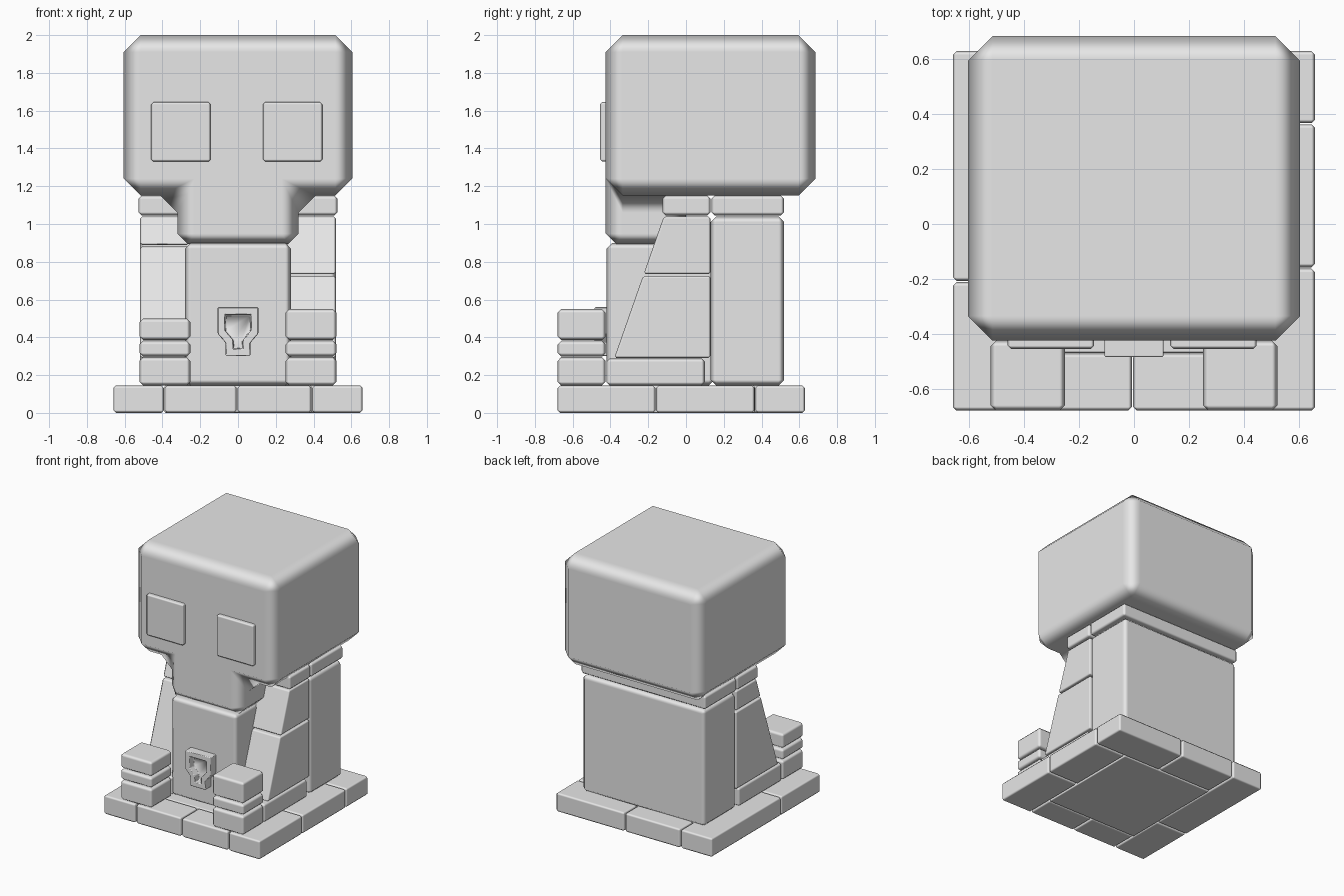
import bpy, bmesh

if "Cube" in bpy.data.objects:
    bpy.data.objects.remove(bpy.data.objects["Cube"], do_unlink=True)

stone = bpy.data.materials.new("grey_stone")
stone.use_nodes = True
stone.diffuse_color = (0.8, 0.8, 0.8, 1)
stone.node_tree.nodes["Principled BSDF"].inputs["Base Color"].default_value = (0.8, 0.8, 0.8, 1)


def finish(name, bm, bevel, weighted=False):
    """Turn a bmesh into a smooth object with single-step chamfers."""
    bmesh.ops.recalc_face_normals(bm, faces=bm.faces)
    for f in bm.faces:
        f.smooth = True
    mesh = bpy.data.meshes.new(name)
    bm.to_mesh(mesh)
    bm.free()
    mesh.materials.append(stone)
    obj = bpy.data.objects.new(name, mesh)
    bpy.context.collection.objects.link(obj)
    mod = obj.modifiers.new("chamfer", 'BEVEL')
    mod.width = bevel
    mod.segments = 1
    mod.harden_normals = True
    mod.limit_method = 'WEIGHT' if weighted else 'ANGLE'
    return obj


def prism(bm, points, axis, lo, hi):
    """Extrude a 2D outline along x or y."""
    place = (lambda p, d: (d, *p)) if axis == 'x' else (lambda p, d: (p[0], d, p[1]))
    face = bm.faces.new([bm.verts.new(place(p, lo)) for p in points])
    ext = bmesh.ops.extrude_face_region(bm, geom=[face])
    shift = (hi - lo, 0, 0) if axis == 'x' else (0, hi - lo, 0)
    bmesh.ops.translate(bm, vec=shift, verts=[v for v in ext["geom"] if isinstance(v, bmesh.types.BMVert)])
    return face


def box(name, x, y, z, bevel=0.014):
    bm = bmesh.new()
    prism(bm, [(y[0], z[0]), (y[1], z[0]), (y[1], z[1]), (y[0], z[1])], 'x', *x)
    return finish(name, bm, bevel)


# Base: ring of paving slabs around a floor
BASE = (0, 0.145)
box("floor_slab", (-0.39, 0.39), (-0.47, 0.365), BASE, 0.008)
slabs = [
    ((-0.66, -0.392), (-0.68, -0.212)), ((-0.388, -0.007), (-0.68, -0.472)),
    ((-0.003, 0.388), (-0.68, -0.472)), ((0.392, 0.66), (-0.68, -0.162)),
    ((0.392, 0.66), (-0.158, 0.363)), ((0.082, 0.66), (0.367, 0.63)),
    ((-0.388, 0.078), (0.367, 0.63)), ((-0.66, -0.392), (-0.208, 0.63)),
]
for i, (x, y) in enumerate(slabs):
    box(f"base_slab_{i + 1}", x, y, BASE)

# Body: wide back block, narrower chest and the band on top
box("back_block", (-0.52, 0.52), (0.13, 0.52), (0.145, 1.04), 0.03)
box("chest", (-0.28, 0.28), (-0.42, 0.15), (0.145, 0.9), 0.03)
box("back_cap", (-0.528, 0.528), (0.134, 0.52), (1.045, 1.15), 0.018)


def slope(z):
    return -0.38 + (z - 0.29) * 0.35


# Buttresses and stacked front feet; the joints differ per side
for side, s, joint, foot_top in (("left", 1, 0.73, 0.55), ("right", -1, 0.885, 0.5)):
    def span(a, b):
        return (a, b) if s > 0 else (-b, -a)

    for part, z0, z1 in (("lower", 0.29, joint - 0.004), ("upper", joint + 0.004, 1.04)):
        bm = bmesh.new()
        prism(bm, [(slope(z0), z0), (0.13, z0), (0.13, z1), (slope(z1), z1)], 'x', *span(0.26, 0.518))
        finish(f"{part}_buttress_{side}", bm, 0.012)
    box(f"front_cap_{side}", span(0.27, 0.528), (-0.125, 0.131), (1.045, 1.15), 0.018)
    box(f"side_plinth_{side}", span(0.26, 0.52), (-0.422, 0.1), (0.145, 0.288), 0.018)
    for part, z0, z1 in (("bottom", 0.145, 0.295), ("middle", 0.298, 0.382), ("top", 0.385, foot_top)):
        box(f"foot_{part}_{side}", span(0.252, 0.522), (-0.68, -0.425), (z0, z1), 0.02)
    box(f"eye_{side}", span(0.132, 0.447) if s > 0 else (-0.46, -0.145),
        (-0.455, -0.4), (1.33, 1.645), 0.012)

# Head: chamfered block with the jaw drawn down from its underside
bm = bmesh.new()
HEAD_LOW = 1.15
prism(bm, [(-0.425, HEAD_LOW), (0.685, HEAD_LOW), (0.685, 2), (-0.425, 2)], 'x', -0.605, 0.605)
for co, no in (((-0.32, 0, 0), (1, 0, 0)), ((0.32, 0, 0), (1, 0, 0)), ((0, 0, 0), (0, 1, 0))):
    bmesh.ops.bisect_plane(bm, geom=bm.verts[:] + bm.edges[:] + bm.faces[:], plane_co=co, plane_no=no)
bmesh.ops.recalc_face_normals(bm, faces=bm.faces)
for f in bm.faces[:]:
    c = f.calc_center_median()
    if abs(c.x) < 0.1 and c.y < 0 and abs(c.z - HEAD_LOW) < 0.01:
        ext = bmesh.ops.extrude_face_region(bm, geom=[f])
        bmesh.ops.translate(bm, vec=(0, 0, -0.255),
                            verts=[v for v in ext["geom"] if isinstance(v, bmesh.types.BMVert)])
        bmesh.ops.delete(bm, geom=[f] if f.is_valid else [], context='FACES_ONLY')
        break
bmesh.ops.dissolve_limit(bm, angle_limit=0.02, verts=bm.verts, edges=bm.edges)
weight = bm.edges.layers.float.new("bevel_weight_edge")
for e in bm.edges:
    if e.calc_face_angle(0) > 0.5:
        e[weight] = 0.6 if max(v.co.z for v in e.verts) < 1 else 1
finish("head", bm, 0.09, weighted=True)

# Lock plate with a sunken keyhole
bm = bmesh.new()
half = [(0.065, 0.3), (0.065, 0.37), (0.108, 0.42), (0.108, 0.56)]
outline = half + [(-x, z) for x, z in reversed(half)]
front = prism(bm, outline, 'y', -0.485, -0.4)
bmesh.ops.recalc_face_normals(bm, faces=bm.faces)
bmesh.ops.inset_region(bm, faces=[front], thickness=0.04, use_even_offset=True)
ext = bmesh.ops.extrude_face_region(bm, geom=[front])
hole = [g for g in ext["geom"] if isinstance(g, bmesh.types.BMFace)]
bmesh.ops.translate(bm, vec=(0, 0.05, 0), verts=hole[0].verts)
bmesh.ops.inset_region(bm, faces=hole, thickness=0.006, use_even_offset=True)
if front.is_valid:
    bmesh.ops.delete(bm, geom=[front], context='FACES_ONLY')
finish("lock_plate", bm, 0.01)
